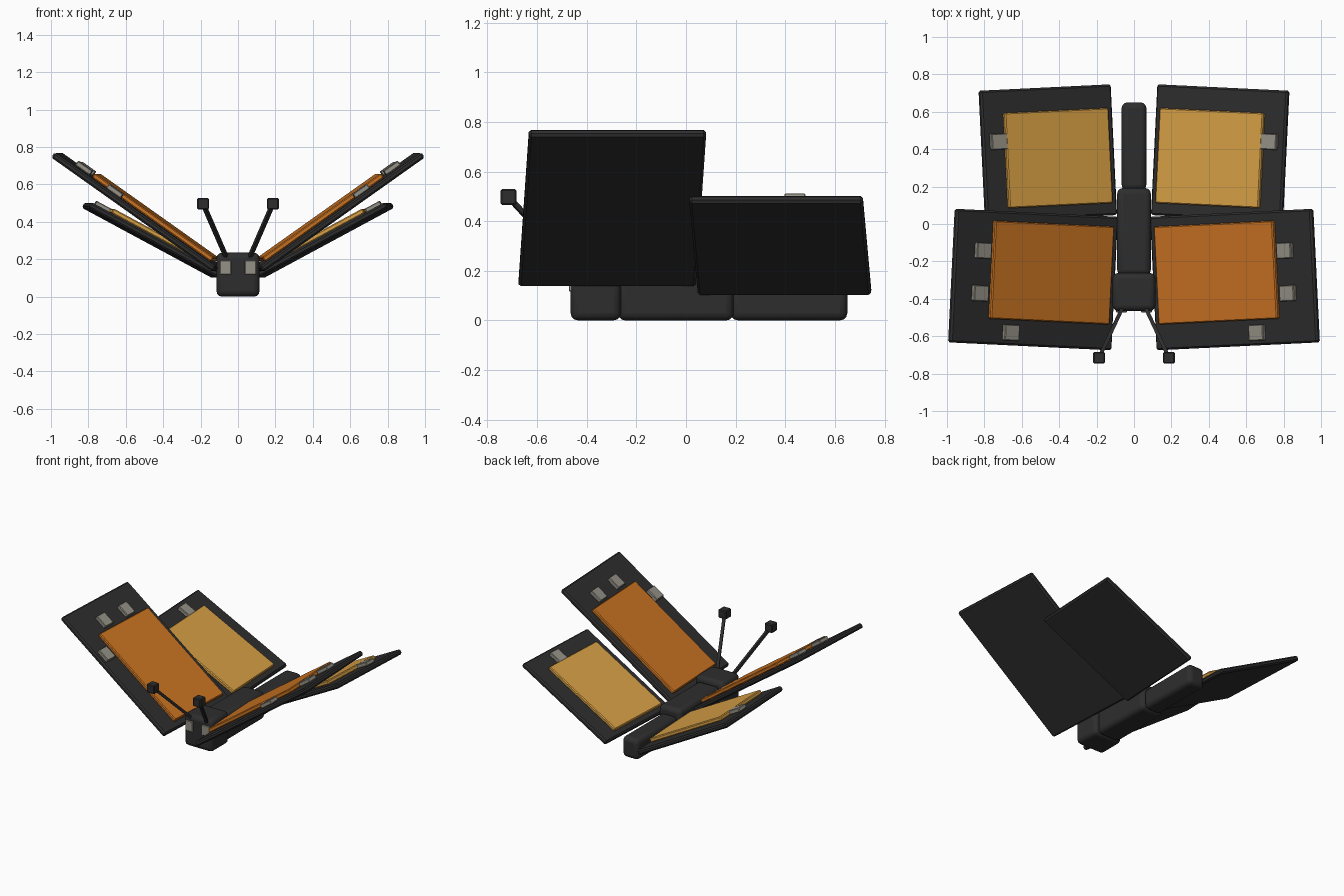
import bpy
from math import radians
from mathutils import Matrix, Vector

old = bpy.data.objects.get("Cube")
if old:
    bpy.data.objects.remove(old, do_unlink=True)


def material(name, r, g, b):
    m = bpy.data.materials.new(name)
    m.use_nodes = True
    m.diffuse_color = (r, g, b, 1)
    m.node_tree.nodes["Principled BSDF"].inputs["Base Color"].default_value = (r, g, b, 1)
    return m


CHARCOAL = material("charcoal", 0.027, 0.027, 0.028)
ORANGE = material("orange", 0.60, 0.175, 0.016)
AMBER = material("amber", 0.68, 0.35, 0.06)
GREY = material("warm grey", 0.30, 0.285, 0.24)


def box(name, size, matrix, mat, bevel=0.0, segments=1):
    """Box of the given size, placed by a matrix, with a bevel modifier."""
    bpy.ops.mesh.primitive_cube_add(size=1)
    ob = bpy.context.object
    ob.name = name
    ob.data.transform(Matrix.Diagonal((*size, 1)))
    ob.matrix_world = matrix
    ob.data.materials.append(mat)
    if bevel:
        mod = ob.modifiers.new("bevel", 'BEVEL')
        mod.width = bevel
        mod.segments = segments
        if segments > 1:
            bpy.ops.object.shade_smooth_by_angle(angle=radians(35))
    return ob


def at(x, y, z):
    return Matrix.Translation((x, y, z))


# Body: three rounded blocks resting on the ground
for name, width, front, back, height in (
        ("head", 0.23, -0.465, -0.262, 0.235),
        ("thorax", 0.18, -0.275, 0.192, 0.20),
        ("abdomen", 0.132, 0.18, 0.65, 0.15)):
    box(name, (width, back - front, height), at(0, (front + back) / 2, height / 2),
        CHARCOAL, 0.03, 3)

# Wings: tilted slab, raised colour panel and small spots
# name, centre, tilt, yaw, slab size, panel (size, offset), panel colour, spots
WINGS = (
    ("fore_wing", (0.54, -0.297, 0.4525), 35.3, 2.8, (1.06, 0.715),
     (0.78, 0.525), (-0.095, 0.042), ORANGE,
     ((0.357, 0.142), (0.363, -0.087), (0.149, -0.289))),
    ("hind_wing", (0.461, 0.38, 0.3025), 28.3, -2.8, (0.795, 0.70),
     (0.63, 0.51), (-0.043, -0.03), AMBER, ((0.311, 0.073),)),
)
THICK, RAISE = 0.035, 0.028

for side, s in (("left", 1), ("right", -1)):
    for name, c, tilt, yaw, slab, panel, offset, colour, spots in WINGS:
        frame = (at(s * c[0], c[1], c[2])
                 @ Matrix.Rotation(radians(s * yaw), 4, 'Z')
                 @ Matrix.Rotation(radians(-s * tilt), 4, 'Y'))
        box(f"{side}_{name}", (*slab, THICK), frame, CHARCOAL, 0.01)
        top = THICK / 2 + RAISE / 2
        box(f"{side}_{name}_panel", (*panel, RAISE),
            frame @ at(s * offset[0], offset[1], top), colour, 0.006)
        for i, (x, y) in enumerate(spots):
            box(f"{side}_{name}_spot_{i + 1}", (0.095, 0.085, RAISE),
                frame @ at(s * x, y, top), GREY, 0.004)

    # Eye plate on the front of the head
    box(f"{side}_eye", (0.06, 0.02, 0.075), at(s * 0.067, -0.462, 0.155), GREY, 0.003)

    # Antenna stalk with a cube tip
    base = Vector((s * 0.058, -0.44, 0.20))
    tip = Vector((s * 0.187, -0.715, 0.497))
    turn = (tip - base).to_track_quat('Z', 'Y').to_matrix().to_4x4()
    box(f"{side}_antenna", (0.02, 0.02, (tip - base).length),
        Matrix.Translation((base + tip) / 2) @ turn, CHARCOAL)
    box(f"{side}_antenna_tip", (0.063, 0.063, 0.063), Matrix.Translation(tip),
        CHARCOAL, 0.006)
